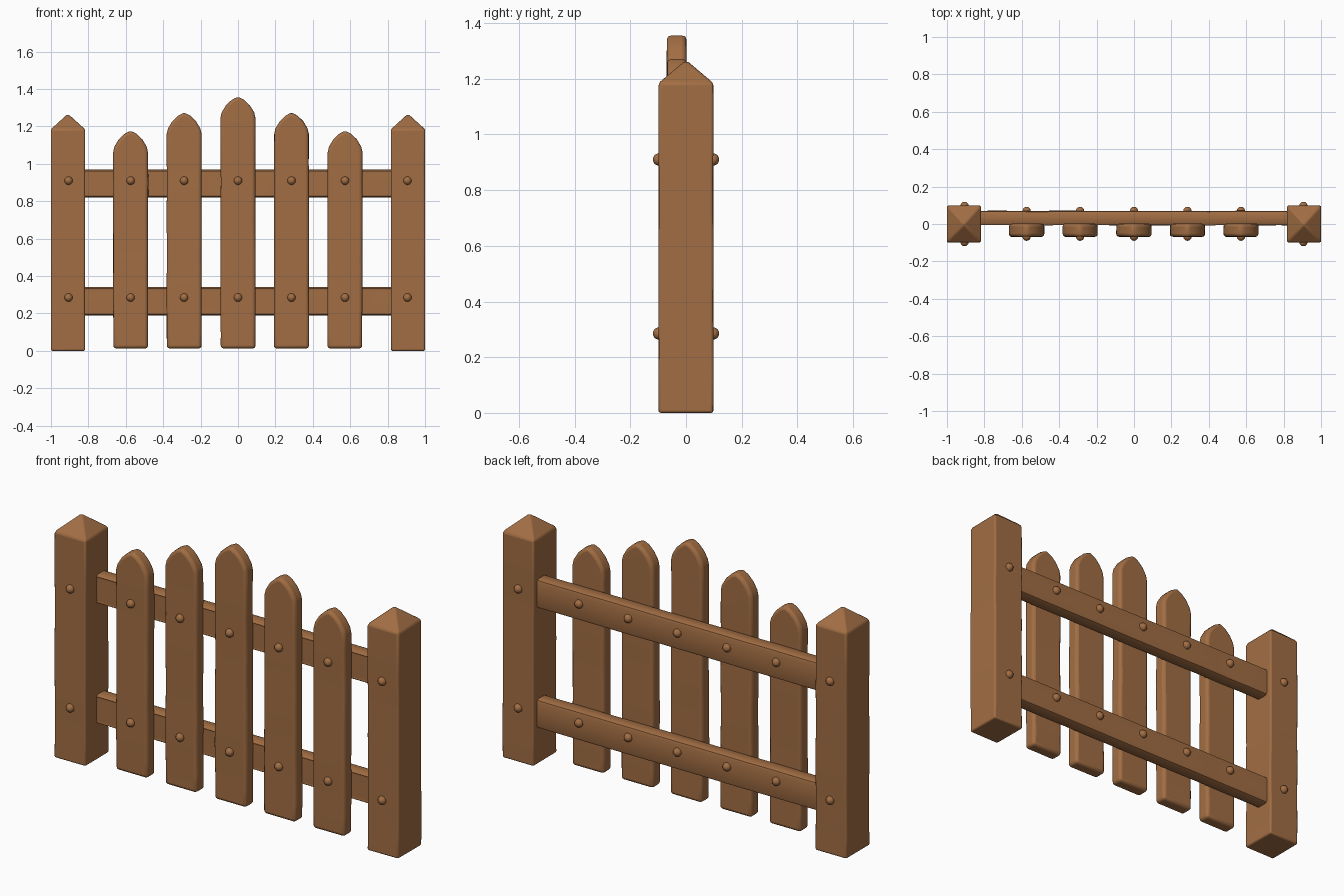
import bpy, bmesh, math
from mathutils import Vector, noise

if "Cube" in bpy.data.objects:
    bpy.data.objects.remove(bpy.data.objects["Cube"])

wood = bpy.data.materials.new("brown_wood")
wood.diffuse_color = (0.36, 0.155, 0.057, 1)
wood.use_nodes = True
wood.node_tree.nodes["Principled BSDF"].inputs["Base Color"].default_value = wood.diffuse_color


def finish(bm, name, bevel=0, wobble=0.0, seed=0.0, segments=3):
    # gentle hand-carved unevenness, then rounded edges
    for v in bm.verts:
        p = Vector((v.co.x * 6 + seed, v.co.y * 6, v.co.z * 5))
        n = noise.noise_vector(p)
        v.co.x += n.x * wobble
        v.co.y += n.y * wobble
    bmesh.ops.recalc_face_normals(bm, faces=bm.faces)
    me = bpy.data.meshes.new(name)
    bm.to_mesh(me)
    bm.free()
    ob = bpy.data.objects.new(name, me)
    bpy.context.collection.objects.link(ob)
    me.materials.append(wood)
    if bevel:
        m = ob.modifiers.new("soft_edges", 'BEVEL')
        m.width = bevel
        m.segments = segments
        m.limit_method = 'ANGLE'
        m.angle_limit = math.radians(32)
    bpy.ops.object.select_all(action='DESELECT')
    ob.select_set(True)
    bpy.context.view_layer.objects.active = ob
    bpy.ops.object.shade_smooth_by_angle(angle=math.radians(40))
    return ob


def prism(pts, direction):
    bm = bmesh.new()
    f = bm.faces.new([bm.verts.new(p) for p in pts])
    r = bmesh.ops.extrude_face_region(bm, geom=[f])
    for v in r["geom"]:
        if isinstance(v, bmesh.types.BMVert):
            v.co += Vector(direction)
    return bm


def slice_mesh(bm, axis, positions):
    no = Vector((0, 0, 0))
    no[axis] = 1
    for p in positions:
        bmesh.ops.bisect_plane(bm, geom=bm.verts[:] + bm.edges[:] + bm.faces[:],
                               plane_co=no * p, plane_no=no)


def nail(name, x, y, z):
    bm = bmesh.new()
    bmesh.ops.create_uvsphere(bm, u_segments=16, v_segments=10, radius=0.022)
    bmesh.ops.translate(bm, verts=bm.verts, vec=(x, y, z))
    finish(bm, name)


RAIL_Z = (0.265, 0.895)
NAIL_Z = (0.285, 0.91)

# square end posts with pyramid caps
for side, name in ((-1, "left_post"), (1, "right_post")):
    x, w, d = side * 0.909, 0.091, 0.098
    base = [(x - w, -d, 0), (x + w, -d, 0), (x + w, d, 0), (x - w, d, 0)]
    bm = prism(base, (0, 0, 1.185))
    top = max(bm.faces, key=lambda f: f.calc_center_median().z)
    apex = bmesh.ops.poke(bm, faces=[top])["verts"][0]
    apex.co.z = 1.268
    slice_mesh(bm, 2, [0.12 * i for i in range(1, 9)])
    finish(bm, name, 0.009, 0.002, side * 3)
    for z in NAIL_Z:
        for y in (-0.097, 0.097):
            nail("post_nail", side * 0.906, y, z)

# pickets with pointed arch tops
ARCH = [(0.093, -0.115), (0.086, -0.085), (0.063, -0.047), (0.033, -0.018)]
for i, (x, top) in enumerate(((-0.574, 1.178), (-0.288, 1.275), (0, 1.36),
                              (0.286, 1.275), (0.572, 1.178))):
    half = [(0.093, 0.013 - top)] + ARCH
    prof = half + [(0, 0)] + [(-a, b) for a, b in reversed(half)]
    bm = prism([(x + a, -0.068, top + b) for a, b in prof], (0, 0.07, 0))
    slice_mesh(bm, 2, [0.1 * k for k in range(1, 11)])
    finish(bm, "picket", 0.016, 0.003, i * 7.3)
    for z in NAIL_Z:
        nail("picket_front_nail", x, -0.068, z)
        nail("picket_back_nail", x, 0.07, z)

# rails, grained by shallow grooves along the front
for i, z in enumerate(RAIL_Z):
    steps = 14
    h = 0.076
    prof = [(0.07, -h + 0.016), (0.066, -h + 0.005), (0.056, -h), (0.006, -h)]
    for k in range(steps + 1):
        t = -0.068 + 0.136 * k / steps
        prof.append((-0.006 + (0.003 if k % 2 else 0), t))
    prof += [(0.006, h), (0.056, h), (0.066, h - 0.005), (0.07, h - 0.016)]
    bm = prism([(-0.83, y, z + t) for y, t in prof], (1.66, 0, 0))
    slice_mesh(bm, 0, [-0.8 + 0.08 * k for k in range(21)])
    finish(bm, "rail", 0, 0.002, i * 5.1)
